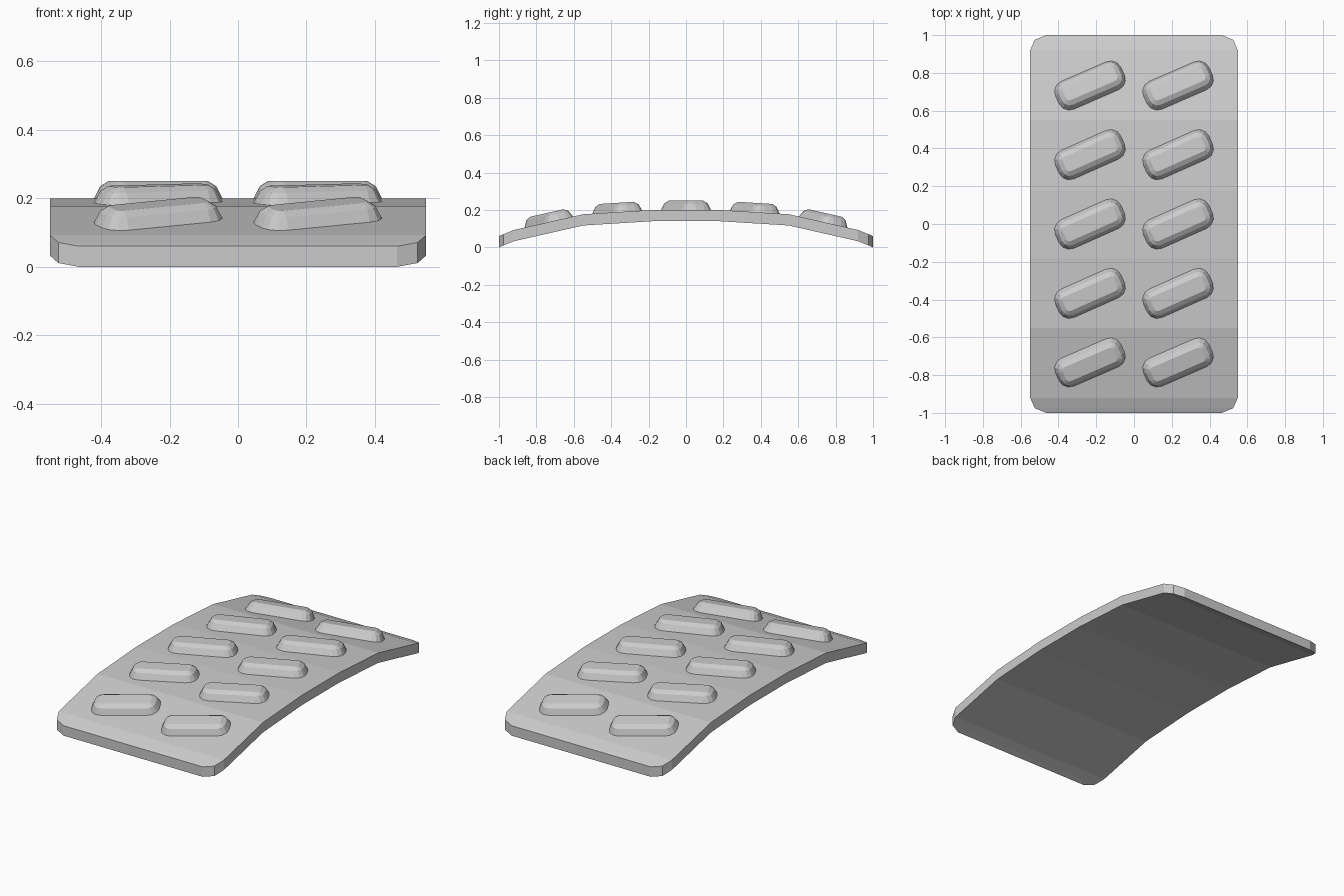
import bpy, bmesh, math
from mathutils import Matrix, Vector

if "Cube" in bpy.data.objects:
    bpy.data.objects.remove(bpy.data.objects["Cube"], do_unlink=True)

grey = bpy.data.materials.new("light grey")
grey.use_nodes = True
colour = (0.6, 0.6, 0.6, 1)
grey.diffuse_color = colour
grey.node_tree.nodes["Principled BSDF"].inputs["Base Color"].default_value = colour

# Half profile of the bent sheet: y, half width, underside height, thickness
HALF = [(0.18, 0.55, 0.14), (0.55, 0.55, 0.117), (0.92, 0.55, 0.033),
        (0.975, 0.525, 0.011), (1.0, 0.465, 0.0)]
STATIONS = [(-y, w, z) for y, w, z in reversed(HALF)] + HALF
THICK = 0.06


def add_object(name, bm):
    bmesh.ops.recalc_face_normals(bm, faces=bm.faces)
    mesh = bpy.data.meshes.new(name)
    bm.to_mesh(mesh)
    bm.free()
    mesh.materials.append(grey)
    obj = bpy.data.objects.new(name, mesh)
    bpy.context.collection.objects.link(obj)
    return obj


def loft(rings):
    """Join closed rings of points and cap both ends."""
    bm = bmesh.new()
    rows = [[bm.verts.new(p) for p in ring] for ring in rings]
    for a, b in zip(rows, rows[1:]):
        for i in range(len(a)):
            j = (i + 1) % len(a)
            bm.faces.new((a[i], a[j], b[j], b[i]))
    bm.faces.new(rows[0])
    bm.faces.new(rows[-1])
    return bm


def rounded_ring(half_len, half_wid, radius, z, steps=3):
    ring = []
    for k, (sx, sy) in enumerate([(1, 1), (-1, 1), (-1, -1), (1, -1)]):
        for s in range(steps + 1):
            a = math.pi / 2 * (k + s / steps)
            ring.append(Vector((sx * (half_len - radius) + radius * math.cos(a),
                                sy * (half_wid - radius) + radius * math.sin(a), z)))
    return ring


# Bent backing sheet with clipped corners
add_object("backing_sheet", loft(
    [[(-w, y, z), (w, y, z), (w, y, z + THICK), (-w, y, z + THICK)]
     for y, w, z in STATIONS]))

# Raised pockets: base height and tilt of the sheet at each row
ROWS = [(0, 0.20, 0.0)]
for s in (1, -1):
    ROWS += [(s * 0.367, 0.188, -s * 0.062), (s * 0.733, 0.135, -s * 0.223)]

for row, (y, z, tilt) in enumerate(sorted(ROWS)):
    for side, x in (("left", 0.233), ("right", -0.233)):
        rings = [rounded_ring(0.19 - d, 0.083 - d, 0.06 - d, h)
                 for d, h in ((0, -0.01), (0, 0), (0.018, 0.035), (0.042, 0.05))]
        bm = loft(rings)
        bm.transform(Matrix.Translation((x, y, z))
                     @ Matrix.Rotation(tilt, 4, "X")
                     @ Matrix.Rotation(math.radians(24), 4, "Z"))
        add_object(f"pocket_{side}_{row + 1}", bm)
